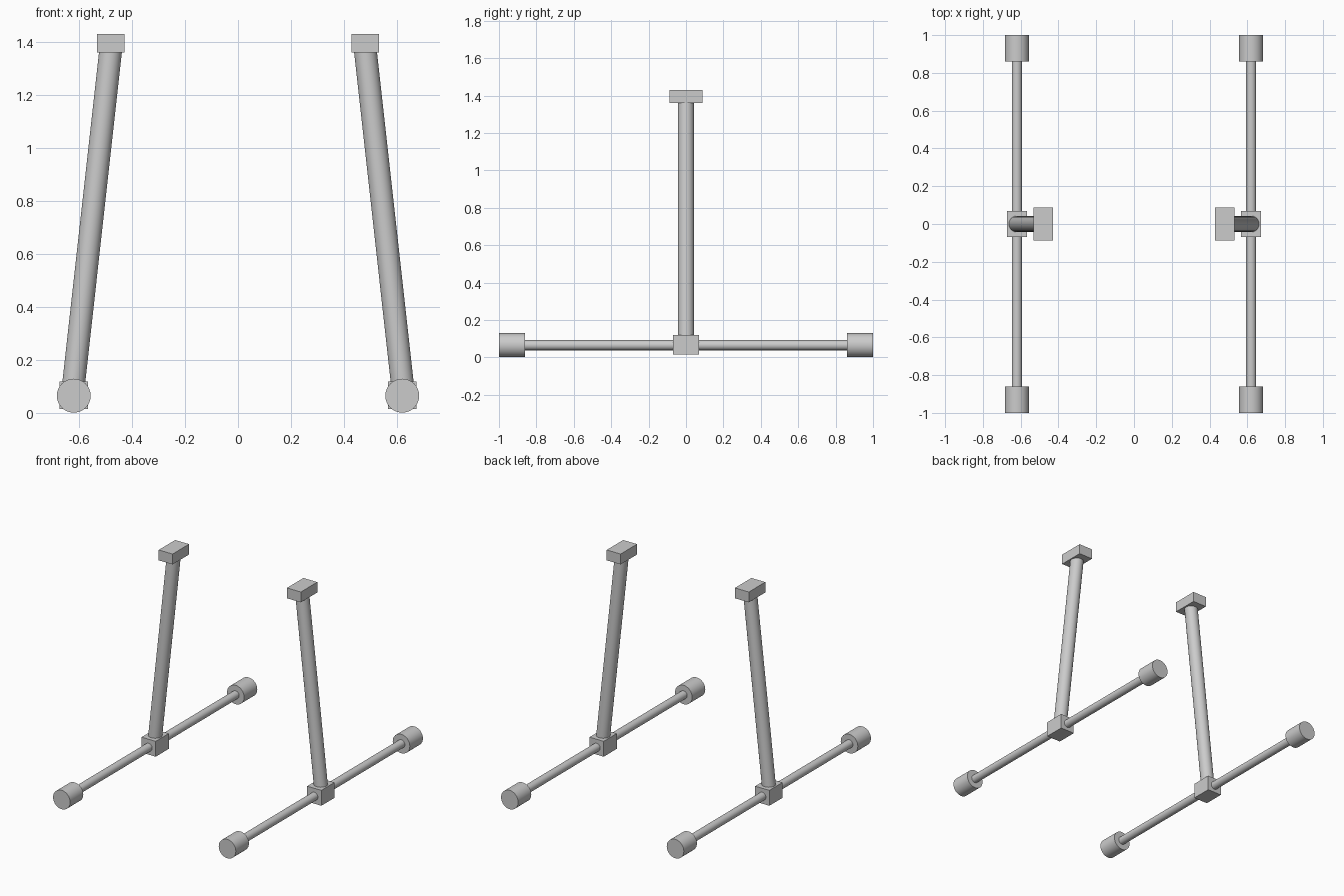
import bpy
import math
from mathutils import Vector

if "Cube" in bpy.data.objects:
    bpy.data.objects.remove(bpy.data.objects["Cube"])

FOOT_X, FOOT_Z = 0.62, 0.065   # axis of the floor bars


def box(name, center, size):
    bpy.ops.mesh.primitive_cube_add(size=1, location=center)
    ob = bpy.context.object
    ob.name = name
    ob.scale = size
    bpy.ops.object.transform_apply(location=False, rotation=False, scale=True)
    return ob


def rod(name, start, end, radius, sides=32):
    a, b = Vector(start), Vector(end)
    axis = b - a
    bpy.ops.mesh.primitive_cylinder_add(vertices=sides, radius=radius,
                                        depth=axis.length, location=(a + b) / 2)
    ob = bpy.context.object
    ob.name = name
    ob.rotation_euler = axis.to_track_quat('Z', 'Y').to_euler()
    bpy.ops.object.shade_smooth_by_angle(angle=math.radians(35))
    return ob


for label, s in (("left", -1), ("right", 1)):
    x = s * FOOT_X
    # floor bar with a thick foot at each end
    rod(f"{label}_floor_bar", (x, -0.87, FOOT_Z), (x, 0.87, FOOT_Z), 0.027)
    for end, d in (("front", -1), ("back", 1)):
        rod(f"{label}_{end}_foot", (x, d * 0.86, FOOT_Z), (x, d, FOOT_Z), 0.064)
    # joint block, leaning post and top plate
    box(f"{label}_joint_block", (x, 0, 0.067), (0.106, 0.14, 0.104))
    rod(f"{label}_post", (s * 0.621, 0, 0.105), (s * 0.48, 0, 1.375), 0.043)
    box(f"{label}_top_plate", (s * 0.48, 0, 1.395), (0.104, 0.176, 0.07))
